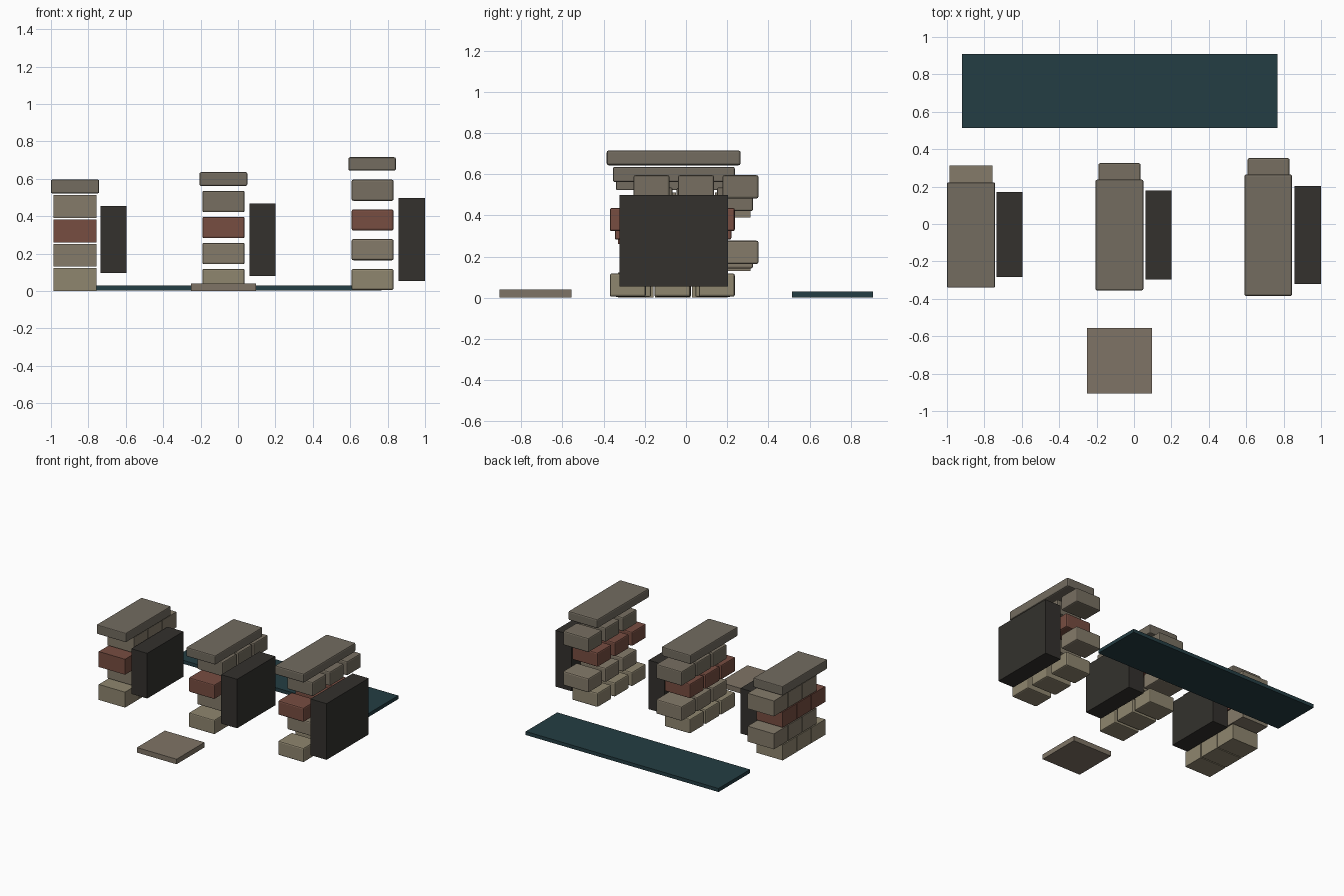
import bpy

if "Cube" in bpy.data.objects:
    bpy.data.objects.remove(bpy.data.objects["Cube"])

def material(name, hexcode):
    def lin(c):
        c /= 255
        return c / 12.92 if c <= 0.04045 else ((c + 0.055) / 1.055) ** 2.4
    m = bpy.data.materials.new(name)
    m.diffuse_color = [lin(int(hexcode[i:i + 2], 16)) for i in (0, 2, 4)] + [1]
    m.use_nodes = True
    m.node_tree.nodes["Principled BSDF"].inputs["Base Color"].default_value = m.diffuse_color
    return m

sand = material("sand_stone", "8f866f")
stone = material("stone", "857b6a")
grey = material("grey_stone", "776f61")
red = material("red_brick", "774d41")
cap_mat = material("cap_stone", "736c60")
dark = material("dark_core", "33312d")
slab_mat = material("slab", "7f7466")
blue = material("dark_teal", "243d43")

def box(name, x, y, z, mat, bevel=0):
    """Box from (min, max) ranges on each axis."""
    r = (x, y, z)
    bpy.ops.mesh.primitive_cube_add(size=1, location=[(a + b) / 2 for a, b in r])
    o = bpy.context.object
    o.name = name
    o.scale = [b - a for a, b in r]
    bpy.ops.object.transform_apply(location=False, rotation=False, scale=True)
    o.data.materials.append(mat)
    if bevel:
        mod = o.modifiers.new("bevel", 'BEVEL')
        mod.width = bevel
        mod.segments = 2
    return o

def wall(name, x, y0, length, pitch, shift, z0, rise, height, bevel, top_mat):
    """Four running-bond courses of three bricks each."""
    for row, mat in enumerate((sand, stone, red, top_mat)):
        z = z0 + row * rise
        for i in range(3):
            y = y0 + i * pitch + (shift if row % 2 else 0)
            box(f"{name}_brick", x, (y, y + length), (z, z + height), mat, bevel)

# three walls: tight, spaced and wide joints
wall("tight_wall", (-.987, -.757), -.33, .172, .18, .11, 0, .13, .122, 0, stone)
wall("spaced_wall", (-.19, .035), -.345, .175, .195, .105, .004, .139, .114, .008, grey)
wall("wide_wall", (.607, .832), -.37, .175, .216, .115, .005, .159, .113, .01, grey)

# cap stones
box("tight_cap", (-1.0, -.743), (-.34, .222), (.522, .595), cap_mat, .006)
box("spaced_cap", (-.206, .05), (-.355, .237), (.562, .635), cap_mat, .008)
box("wide_cap", (.59, .845), (-.385, .265), (.643, .715), cap_mat, .01)

# dark mortar cores, set beside each wall
box("tight_core", (-.735, -.596), (-.283, .17), (.097, .454), dark)
box("spaced_core", (.061, .2), (-.297, .18), (.08, .467), dark)
box("wide_core", (.859, 1.0), (-.322, .204), (.054, .498), dark)

# loose paving slab and long base strip
box("paving_slab", (-.25, .096), (-.905, -.556), (0, .04), slab_mat)
box("base_strip", (-.92, .766), (.514, .908), (.002, .03), blue)
